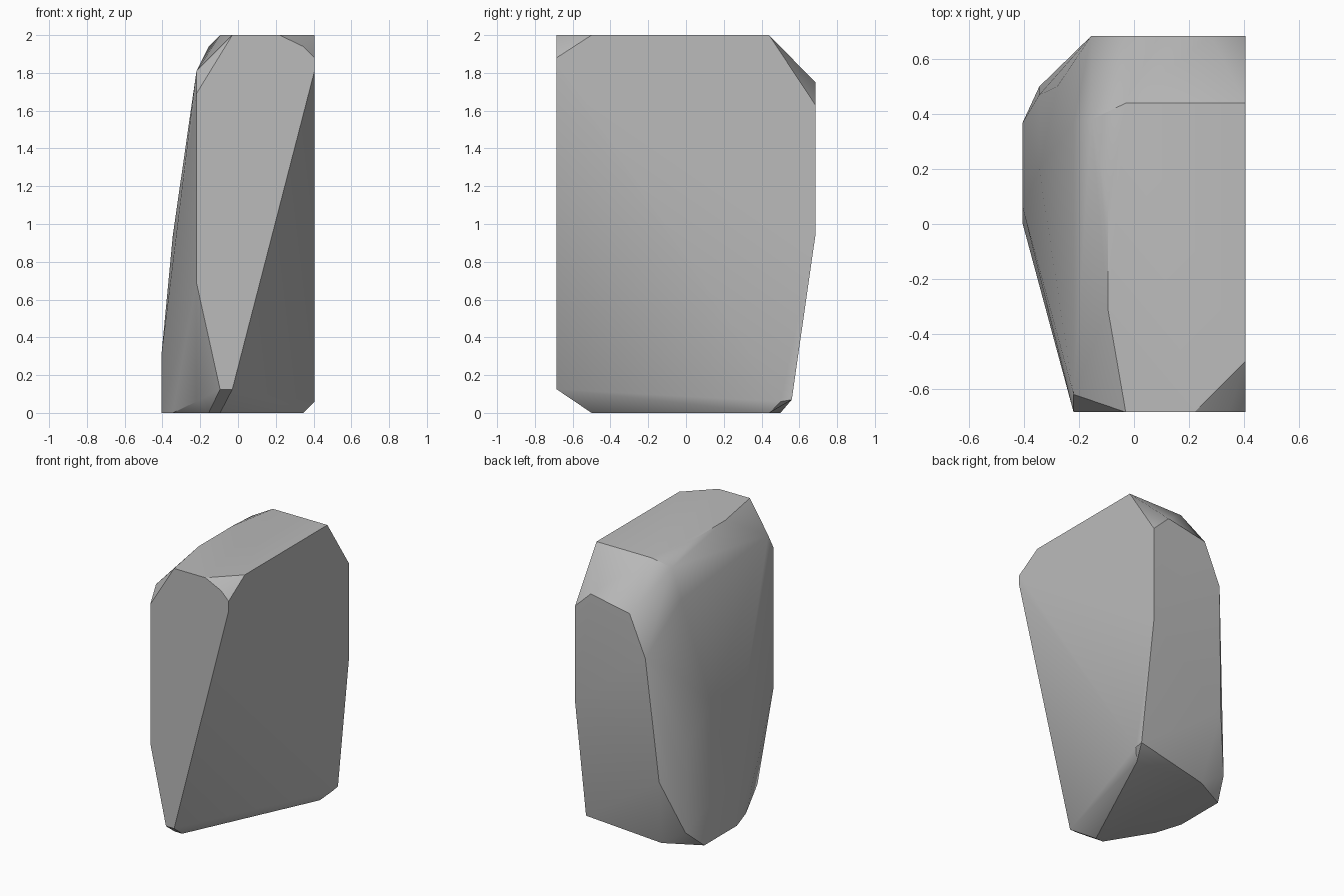
import bpy, bmesh, math

cube = bpy.data.objects.get("Cube")
if cube:
    bpy.data.objects.remove(cube, do_unlink=True)

# Key planes of the boulder block
L, R, F, B, TOP = -0.405, 0.405, -0.685, 0.685, 2.0

# Corners of the flat top and its chamfers
top = [(-.03, F, TOP), (.22, F, TOP), (R, -.5, TOP), (R, .44, TOP),
       (-.03, .44, TOP), (-.095, .07, TOP), (-.095, -.31, TOP),
       (-.155, .38, 1.94)]
# Flat front with its clipped corners
front = [(-.22, -.62, 1.81), (-.22, F, 1.69), (-.22, F, .69), (-.095, F, .125),
         (-.03, F, .125), (R, F, 1.81), (R, F, 1.88), (.345, F, 1.94)]
# Flat back, tapering in toward the ground
back = [(.28, B, 1.75), (R, B, 1.63), (R, B, .94), (-.03, B, 1.69),
        (-.155, B, 1.4), (-.22, .62, .5), (R, .56, .07), (R, .5, .06)]
# Bulging side
side = [(-.22, .37, 1.72), (-.28, .5, 1.25), (-.28, .56, .75), (-.345, .2, .94),
        (-.345, .47, .75), (L, .06, .31), (L, .37, .25), (-.345, .5, .125)]
# Footprint
base = [(-.22, -.5, .06), (-.155, -.5, 0), (-.095, -.5, 0), (-.345, -.19, 0),
        (L, 0, 0), (L, .37, 0), (-.155, .5, 0), (.345, .44, 0)]

# Wrap the corners into one convex stone
bm = bmesh.new()
for p in top + front + back + side + base:
    bm.verts.new(p)
bmesh.ops.convex_hull(bm, input=bm.verts[:])
loose = [v for v in bm.verts if not v.link_faces]
bmesh.ops.delete(bm, geom=loose, context='VERTS')
bmesh.ops.dissolve_limit(bm, angle_limit=math.radians(1),
                         verts=bm.verts[:], edges=bm.edges[:])
bmesh.ops.recalc_face_normals(bm, faces=bm.faces[:])
mesh = bpy.data.meshes.new("boulder")
bm.to_mesh(mesh)
bm.free()

# Plain grey stone
stone = bpy.data.materials.new("grey_stone")
stone.use_nodes = True
grey = (0.5, 0.5, 0.5, 1)
stone.diffuse_color = grey
stone.node_tree.nodes["Principled BSDF"].inputs["Base Color"].default_value = grey
mesh.materials.append(stone)

boulder = bpy.data.objects.new("boulder", mesh)
bpy.context.collection.objects.link(boulder)
bpy.ops.object.select_all(action='DESELECT')
boulder.select_set(True)
bpy.context.view_layer.objects.active = boulder
bpy.ops.object.shade_smooth_by_angle(angle=math.radians(30))
